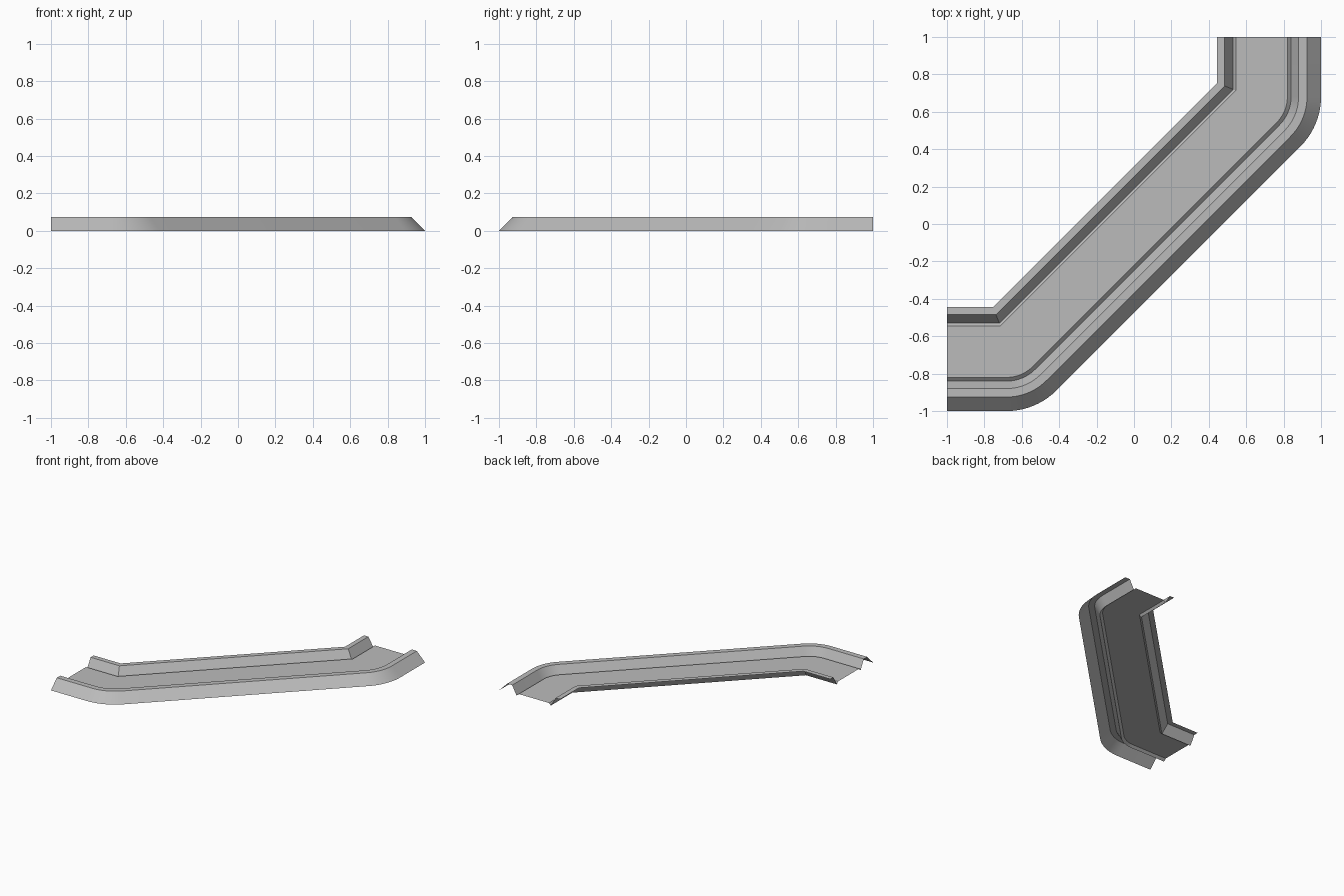
import bpy, bmesh, math

cube = bpy.data.objects.get("Cube")
if cube:
    bpy.data.objects.remove(cube, do_unlink=True)

RADIUS = 0.375        # outer bend radius
CORNER_Y = 0.525      # where the straight outer edges would meet at x = 1
TAN = math.tan(math.pi / 8)
STEPS = 10

grey = bpy.data.materials.new("plain_grey")
grey.use_nodes = True
colour = (0.5, 0.5, 0.5, 1)
grey.diffuse_color = colour
grey.node_tree.nodes["Principled BSDF"].inputs["Base Color"].default_value = colour


def path(d):
    """Plan line lying d inside the outer edge: round while the radius lasts, then mitred."""
    r = RADIUS - d
    half = [(1 - d, 1)]
    for k in range(STEPS + 1):
        a = -math.pi / 4 * k / STEPS
        if r > 0:
            cy = CORNER_Y + RADIUS * TAN
            half.append((1 - RADIUS + r * math.cos(a), cy + r * math.sin(a)))
        else:
            half.append((1 - d, CORNER_Y + d * TAN))
    # second half mirrors across the diagonal
    return half + [(-y, -x) for x, y in reversed(half)]


def strip(name, profile):
    """Sweep a (inset, height) profile along the bent route as a thin sheet."""
    bm = bmesh.new()
    rows = [[bm.verts.new((x, y, z)) for x, y in path(d)] for d, z in profile]
    for a, b in zip(rows, rows[1:]):
        for j in range(len(a) - 1):
            bm.faces.new((a[j], b[j], b[j + 1], a[j + 1]))
    bmesh.ops.remove_doubles(bm, verts=bm.verts, dist=0.0005)
    mesh = bpy.data.meshes.new(name)
    bm.to_mesh(mesh)
    bm.free()
    mesh.materials.append(grey)
    obj = bpy.data.objects.new(name, mesh)
    bpy.context.collection.objects.link(obj)
    bpy.ops.object.select_all(action='DESELECT')
    obj.select_set(True)
    bpy.context.view_layer.objects.active = obj
    bpy.ops.object.shade_smooth_by_angle(angle=math.radians(25))


# Outer bank, flat crest and drop to the gutter
strip("outer_kerb", [(0, 0), (0.075, 0.075), (0.12, 0.075), (0.16, 0)])
# Raised road bed with bevelled edges
strip("road_bed", [(0.16, 0), (0.18, 0.018), (0.455, 0.018), (0.47, 0)])
# Inner kerb with its overhanging lip
strip("inner_kerb", [(0.47, 0), (0.515, 0.075), (0.555, 0.075)])
